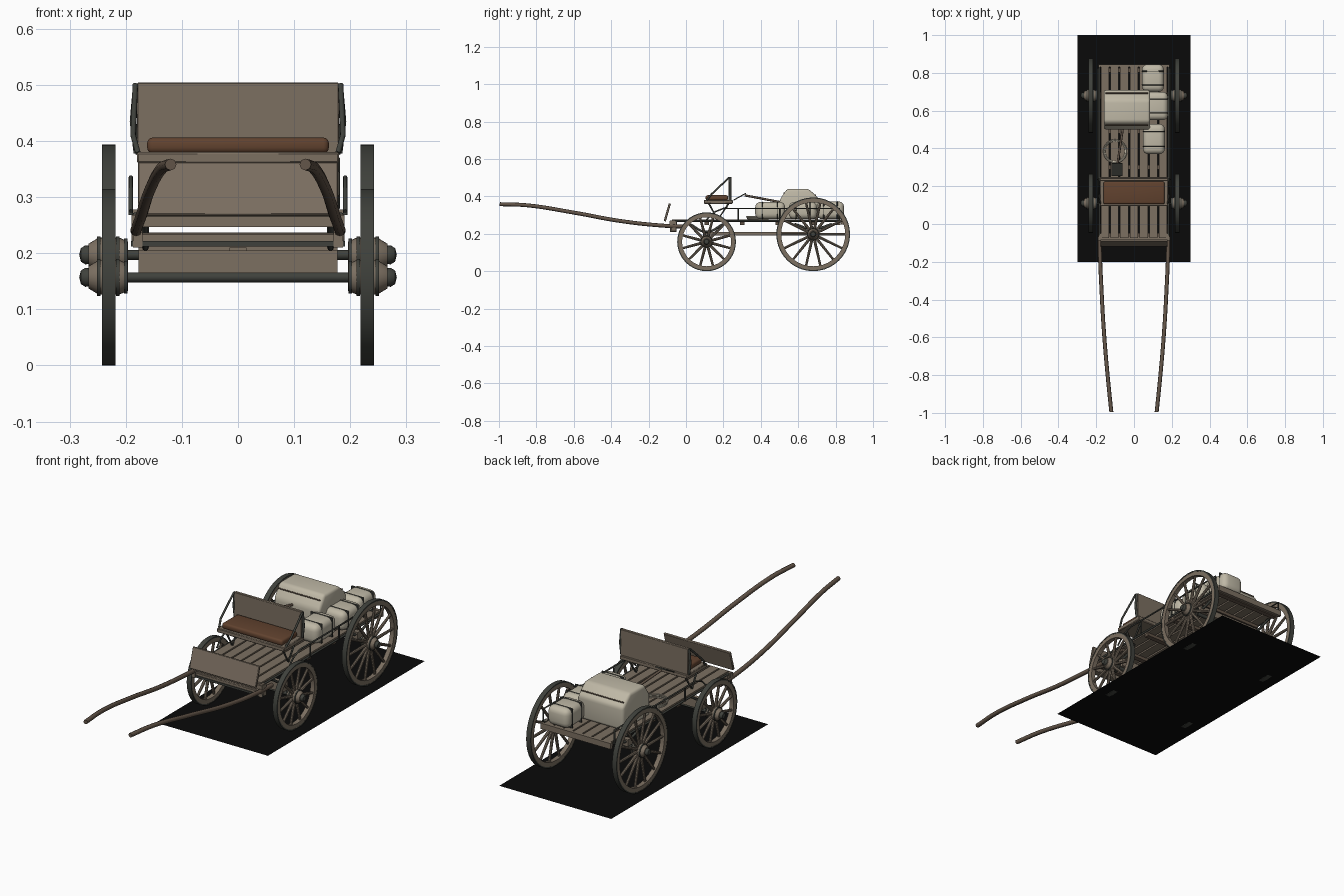
import bpy, bmesh, math
from mathutils import Vector, Matrix

if "Cube" in bpy.data.objects:
    bpy.data.objects.remove(bpy.data.objects["Cube"])


def material(name, rgb):
    m = bpy.data.materials.new(name)
    m.use_nodes = True
    m.diffuse_color = (*rgb, 1)
    m.node_tree.nodes["Principled BSDF"].inputs["Base Color"].default_value = (*rgb, 1)
    return m


WOOD = material("weathered_wood", (0.2, 0.16, 0.12))
POLE = material("dark_wood", (0.12, 0.087, 0.063))
IRON = material("dark_iron", (0.05, 0.053, 0.045))
CLOTH = material("canvas", (0.52, 0.48, 0.38))
LEATHER = material("brown_leather", (0.12, 0.055, 0.028))
BLACK = material("black_ground", (0.003, 0.003, 0.003))


def finish(name, bm, mat, bevel=0, segments=1, smooth=True):
    bmesh.ops.recalc_face_normals(bm, faces=bm.faces)
    if bevel:
        bmesh.ops.bevel(bm, geom=bm.edges[:], offset=bevel, segments=segments,
                        profile=0.5, affect='EDGES')
    me = bpy.data.meshes.new(name)
    bm.to_mesh(me)
    bm.free()
    me.materials.append(mat)
    ob = bpy.data.objects.new(name, me)
    bpy.context.collection.objects.link(ob)
    if smooth:
        bpy.ops.object.select_all(action='DESELECT')
        ob.select_set(True)
        bpy.context.view_layer.objects.active = ob
        bpy.ops.object.shade_smooth_by_angle(angle=math.radians(40))
    return ob


def box(name, x, y, z, mat, bevel=0, segments=1, tilt=0):
    """Box from (min, max) ranges, optionally tilted about the x axis."""
    size = [r[1] - r[0] for r in (x, y, z)]
    mid = Vector([sum(r) / 2 for r in (x, y, z)])
    bm = bmesh.new()
    bmesh.ops.create_cube(bm, size=1, matrix=Matrix.Translation(mid)
                          @ Matrix.Rotation(tilt, 4, 'X') @ Matrix.Diagonal((*size, 1)))
    return finish(name, bm, mat, bevel, segments, smooth=bevel > 0)


def lathe(name, profile, centre, mat, closed=False, steps=40):
    """Spin (x, radius) points about the x axis."""
    bm = bmesh.new()
    vs = [bm.verts.new((x, 0, r)) for x, r in profile]
    edges = [bm.edges.new(p) for p in zip(vs, vs[1:])]
    if closed:
        edges.append(bm.edges.new((vs[-1], vs[0])))
    bmesh.ops.spin(bm, geom=vs + edges, cent=(0, 0, 0), axis=(1, 0, 0),
                   angle=math.tau, steps=steps, use_duplicate=False)
    bmesh.ops.remove_doubles(bm, verts=bm.verts, dist=0.0001)
    bmesh.ops.translate(bm, verts=bm.verts, vec=centre)
    return finish(name, bm, mat)


def ring(name, half, inner, outer, centre, mat):
    return lathe(name, [(-half, inner), (half, inner), (half, outer), (-half, outer)],
                 centre, mat, closed=True)


def rod(name, points, radius, mat, smooth_path=False, cyclic=False):
    cu = bpy.data.curves.new(name, 'CURVE')
    cu.dimensions = '3D'
    cu.bevel_depth = radius
    cu.bevel_resolution = 2
    cu.use_fill_caps = True
    if smooth_path:
        s = cu.splines.new('BEZIER')
        s.bezier_points.add(len(points) - 1)
        for p, co in zip(s.bezier_points, points):
            p.co = co
            p.handle_left_type = p.handle_right_type = 'AUTO'
    else:
        s = cu.splines.new('POLY')
        s.points.add(len(points) - 1)
        for p, co in zip(s.points, points):
            p.co = (*co, 1)
    s.use_cyclic_u = cyclic
    cu.materials.append(mat)
    ob = bpy.data.objects.new(name, cu)
    bpy.context.collection.objects.link(ob)
    return ob


def wheel(name, side, y, z, radius, count):
    c = Vector((side * 0.23, y, z))
    ring(name + "_tyre", 0.012, radius - 0.006, radius, c, IRON)
    ring(name + "_rim", 0.011, radius - 0.026, radius - 0.005, c, WOOD)
    bm = bmesh.new()
    length = radius - 0.04
    for i in range(count):
        turn = Matrix.Rotation(math.tau * (i + 0.5) / count, 4, 'X')
        bmesh.ops.create_cone(bm, cap_ends=True, segments=8, radius1=0.008, radius2=0.006,
                              depth=length, matrix=Matrix.Translation(c) @ turn
                              @ Matrix.Translation((0, 0, 0.02 + length / 2)))
    finish(name + "_spokes", bm, WOOD)
    hub = [(-0.034, 0), (-0.034, 0.024), (-0.018, 0.031), (0.018, 0.031),
           (0.036, 0.02), (0.036, 0)]
    lathe(name + "_hub", [(side * x, r) for x, r in hub], c, WOOD, steps=24)
    for x, r in ((-0.03, 0.029), (-0.016, 0.033), (0.018, 0.033)):
        ring(name + "_hub_band", 0.003, r - 0.012, r, c + Vector((side * x, 0, 0)), IRON)
    cap = [(0.034, 0), (0.034, 0.016), (0.042, 0.017), (0.05, 0.012), (0.053, 0)]
    lathe(name + "_hub_cap", [(side * x, r) for x, r in cap], c, IRON, steps=16)


# Ground sheet
bm = bmesh.new()
bmesh.ops.create_grid(bm, x_segments=1, y_segments=1, size=0.5,
                      matrix=Matrix.Translation((0, 0.4, 0.003)) @ Matrix.Diagonal((0.6, 1.2, 1, 1)))
finish("ground_sheet", bm, BLACK, smooth=False)

# Running gear, shafts and side rails, mirrored left and right
for side, word in ((1, "left"), (-1, "right")):
    wheel(word + "_front_wheel", side, 0.11, 0.157, 0.157, 12)
    wheel(word + "_rear_wheel", side, 0.68, 0.197, 0.197, 14)
    path = [(0.12, -0.995, 0.358), (0.135, -0.85, 0.352), (0.157, -0.6, 0.313),
            (0.172, -0.35, 0.268), (0.181, -0.12, 0.243), (0.181, 0.0, 0.238)]
    rod(word + "_shaft", [(side * x, y, z) for x, y, z in path], 0.0105, POLE, True)
    x = side * 0.191
    rod(word + "_side_rail", [(x, 0.11, 0.275), (x, 0.15, 0.315), (x, 0.2, 0.335),
                              (x, 0.82, 0.335), (x, 0.82, 0.27)], 0.004, IRON)
    for y in (0.28, 0.5):
        rod(word + "_rail_post", [(x, y, 0.335), (x, y, 0.268)], 0.004, IRON)
    rod(word + "_deck_edge_iron", [(x * 0.96, -0.06, 0.268), (x * 0.96, 0.84, 0.268)], 0.005, IRON)
    # Leaf springs between axle beds and deck
    for y, low, reach in ((0.11, 0.21, 0.09), (0.68, 0.225, 0.1)):
        s = side * 0.165
        rod(word + "_spring", [(s, y - reach, 0.252), (s, y, low), (s, y + reach, 0.252)],
            0.006, IRON, True)
    # Seat irons
    s = side * 0.15
    rod(word + "_seat_leg", [(s, 0.12, 0.365), (s, 0.17, 0.275), (s, 0.23, 0.365)], 0.005, IRON)
    rod(word + "_seat_arm", [(side * 0.178, 0.11, 0.378), (side * 0.187, 0.135, 0.41),
                             (side * 0.183, 0.23, 0.5)], 0.005, IRON)
    rod(word + "_backrest_edge", [(side * 0.18, 0.235, 0.378), (side * 0.187, 0.235, 0.435),
                                  (side * 0.181, 0.235, 0.502)], 0.006, IRON)
    box(word + "_front_bracket", sorted((side * 0.17, side * 0.187)), (-0.085, -0.05),
        (0.21, 0.27), WOOD)

# Axles and wooden beds
for word, y, z, top in (("front", 0.11, 0.157, 0.205), ("rear", 0.68, 0.197, 0.237)):
    rod(word + "_axle", [(-0.2, y, z), (0.2, y, z)], 0.009, IRON)
    box(word + "_axle_bed", (-0.177, 0.177), (y - 0.018, y + 0.018), (z + 0.008, top), WOOD)
box("centre_pole", (-0.015, 0.015), (0.1, 0.68), (0.19, 0.21), WOOD)
box("shaft_crossbar", (-0.19, 0.19), (-0.08, -0.05), (0.212, 0.236), WOOD, 0.003)
box("crossbar_iron", (-0.191, 0.191), (-0.083, -0.078), (0.212, 0.222), IRON)

# Deck of lengthwise planks on cross joists
planks = 7
pitch = 0.36 / planks
for i in range(planks):
    x = -0.18 + i * pitch
    box("deck_plank", (x + 0.004, x + pitch - 0.004), (-0.075, 0.84), (0.262, 0.276), WOOD)
for y in (-0.06, 0.11, 0.3, 0.49, 0.68, 0.815):
    box("deck_joist", (-0.175, 0.175), (y - 0.012, y + 0.012), (0.247, 0.262), POLE)
box("front_sill", (-0.19, 0.19), (-0.088, -0.07), (0.247, 0.268), WOOD)
box("rear_sill", (-0.188, 0.188), (0.83, 0.845), (0.25, 0.278), WOOD)

# Footboard and seat
box("footboard", (-0.178, 0.178), (-0.106, -0.094), (0.265, 0.363), WOOD, 0.002, tilt=-0.28)
box("seat_board", (-0.18, 0.18), (0.095, 0.25), (0.36, 0.38), WOOD, 0.003)
box("seat_cushion", (-0.162, 0.162), (0.105, 0.225), (0.378, 0.406), LEATHER, 0.01, 3)
box("seat_backrest", (-0.18, 0.18), (0.228, 0.243), (0.375, 0.504), WOOD, 0.002)

# Large canvas bundle with a shaped side profile
bm = bmesh.new()
side_profile = [(0.5, 0.278), (0.5, 0.38), (0.54, 0.44), (0.655, 0.44), (0.71, 0.39), (0.71, 0.278)]
face = bm.faces.new([bm.verts.new((-0.16, y, z)) for y, z in side_profile])
out = bmesh.ops.extrude_face_region(bm, geom=[face])
bmesh.ops.translate(bm, verts=[v for v in out["geom"] if isinstance(v, bmesh.types.BMVert)],
                    vec=(0.245, 0, 0))
finish("large_bundle", bm, CLOTH, 0.014, 3)
for y, z in ((0.523, 0.418), (0.692, 0.408)):
    rod("bundle_cord", [(-0.15, y, z), (0.075, y, z)], 0.003, POLE)

# Small sacks with straps
for x, y, top in ((0.105, (0.37, 0.53), 0.37), (0.122, (0.55, 0.7), 0.37), (0.1, (0.7, 0.845), 0.372)):
    box("small_sack", (x - 0.058, x + 0.058), y, (0.278, top), CLOTH, 0.028, 4)
    for t in (0.25, 0.75):
        m = y[0] + t * (y[1] - y[0])
        box("sack_strap", (x - 0.0595, x + 0.0595), (m - 0.003, m + 0.003),
            (0.277, top + 0.002), IRON, 0.0025)

# Shovel and rope coil behind the seat
box("shovel_blade", (-0.118, -0.06), (0.25, 0.325), (0.395, 0.401), IRON, tilt=0.5)
rod("shovel_handle", [(-0.088, 0.315, 0.405), (-0.06, 0.5, 0.37)], 0.006, POLE)
for i in range(3):
    loop = [(-0.1 + (0.055 + 0.003 * i) * math.cos(a * math.tau / 24),
             0.385 + (0.055 + 0.003 * i) * math.sin(a * math.tau / 24), 0.279 + 0.006 * i)
            for a in range(24)]
    rod("rope_coil", loop, 0.003, CLOTH, cyclic=True)
